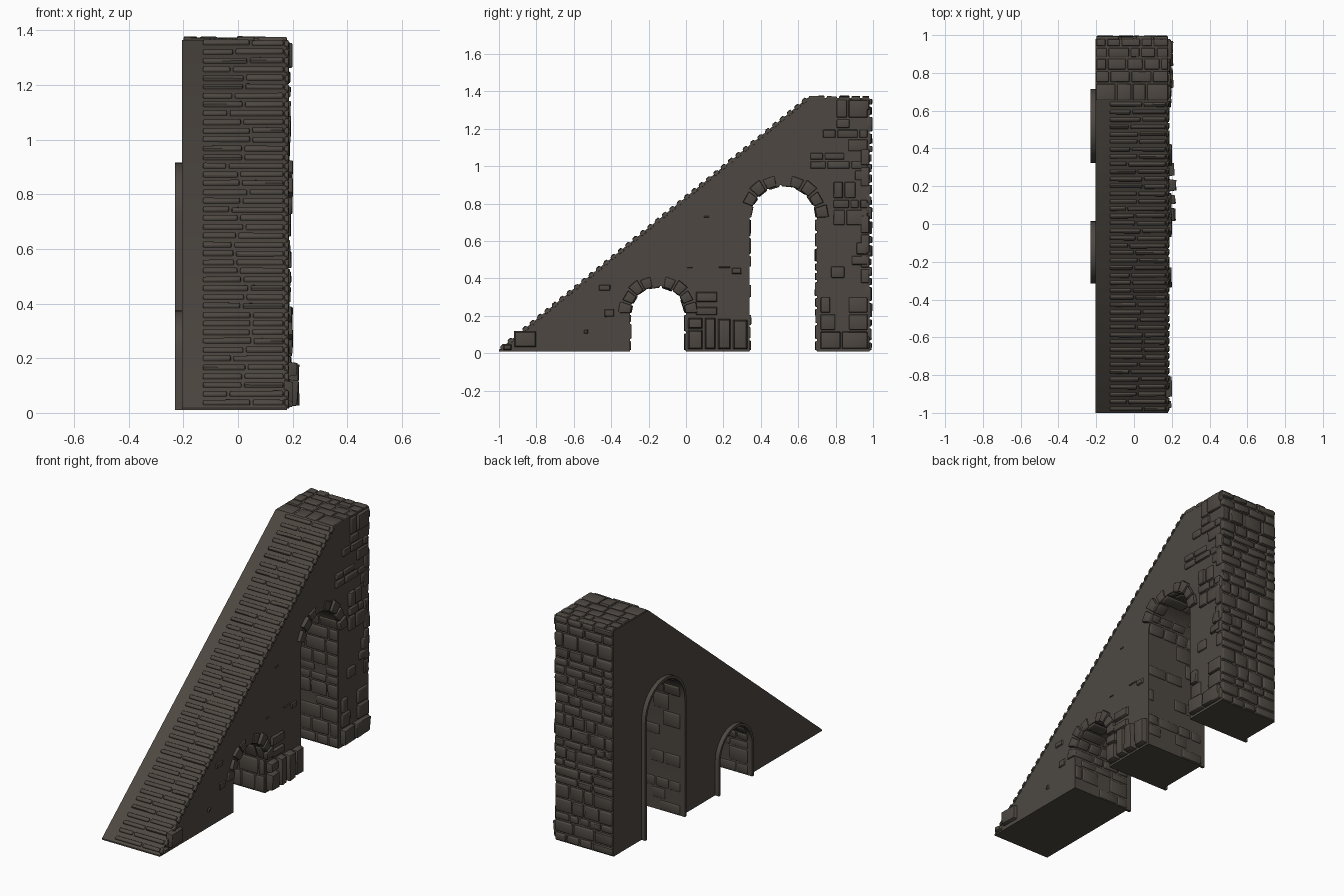
import bpy, bmesh, math, random
from mathutils import Vector

if "Cube" in bpy.data.objects:
    bpy.data.objects.remove(bpy.data.objects["Cube"])

random.seed(4)
XL, XR, ZB = -0.205, 0.18, 0.01
stone_mat = bpy.data.materials.new("dark brown stone")
stone_mat.diffuse_color = (0.075, 0.064, 0.053, 1)
stone_mat.use_nodes = True
stone_mat.node_tree.nodes["Principled BSDF"].inputs["Base Color"].default_value = stone_mat.diffuse_color


def finish(name, bm, bevel=0.0):
    bmesh.ops.recalc_face_normals(bm, faces=bm.faces)
    if bevel:
        bmesh.ops.bevel(bm, geom=bm.edges[:], offset=bevel, segments=2,
                        profile=0.5, affect='EDGES', clamp_overlap=True)
    me = bpy.data.meshes.new(name)
    bm.to_mesh(me)
    bm.free()
    ob = bpy.data.objects.new(name, me)
    bpy.context.collection.objects.link(ob)
    me.materials.append(stone_mat)
    bpy.ops.object.select_all(action='DESELECT')
    ob.select_set(True)
    bpy.context.view_layer.objects.active = ob
    bpy.ops.object.shade_smooth_by_angle(angle=math.radians(40))
    return ob


def block(bm, f, u0, u1, v0, v1, h, inset=0.004, lo=-0.012):
    """One stone: f(u, v, height) maps it on to a wall; the outer face is inset and uneven."""
    ring = ((u0, v0, 1, 1), (u1, v0, -1, 1), (u1, v1, -1, -1), (u0, v1, 1, -1))
    a = [bm.verts.new(f(u, v, lo)) for u, v, _, _ in ring]
    b = [bm.verts.new(f(u + su * inset, v + sv * inset, h * random.uniform(.75, 1.1)))
         for u, v, su, sv in ring]
    bm.faces.new(a)
    bm.faces.new(b[::-1])
    for i in range(4):
        j = (i + 1) % 4
        bm.faces.new((a[i], a[j], b[j], b[i]))


def masonry(bm, f, u0, u1, v0, v1, h, keep=1.0, row=(.05, .1), width=(.07, .15), gap=.003):
    """Rows of random stones over the rectangle u0..u1, v0..v1."""
    v = v0
    while v < v1 - .01:
        w = min(random.uniform(*row), v1 - v)
        if v1 - v - w < .035:
            w = v1 - v
        u = u0
        while u < u1 - .01:
            l = min(random.uniform(*width), u1 - u)
            if u1 - u - l < .04:
                l = u1 - u
            if random.random() < keep:
                block(bm, f, u + gap, u + l - gap, v + gap, v + w - gap,
                      h * random.uniform(.6, 1.1))
            u += l
        v += w


right = lambda u, v, h: Vector((XR + h, u, v))
back = lambda u, v, h: Vector((u, 0.978 + h, v))
top = lambda u, v, h: Vector((u, v, 1.362 + h))

# arches: centre y, radius, springing height
ARCHES = [(-0.15, 0.15, 0.21), (0.52, 0.18, 0.72)]


def arch_line(cy, r, zs, n=16):
    arc = [(cy - r * math.cos(math.pi * i / n), zs + r * math.sin(math.pi * i / n))
           for i in range(n + 1)]
    return [(cy - r, ZB)] + arc + [(cy + r, ZB)]


def extrude_profile(name, pts, x0, x1):
    bm = bmesh.new()
    a = [bm.verts.new((x0, y, z)) for y, z in pts]
    b = [bm.verts.new((x1, y, z)) for y, z in pts]
    bm.faces.new(a)
    bm.faces.new(b[::-1])
    for i in range(len(pts)):
        j = (i + 1) % len(pts)
        bm.faces.new((a[i], a[j], b[j], b[i]))
    return finish(name, bm)


# main ramp wall with two arched openings
S0, S1 = Vector((0, -1.0, 0.018)), Vector((0, 0.65, 1.365))
profile = [(-1.0, ZB)]
for a in ARCHES:
    profile += arch_line(*a)
profile += [(0.98, ZB), (0.98, 1.365), (S1.y, S1.z), (S0.y, S0.z)]
extrude_profile("ramp_wall", profile, XL, XR)

# arch linings standing proud on the left side, inner stones and ring stones
for k, (cy, r, zs) in enumerate(ARCHES):
    n = k + 1
    line = arch_line(cy, r, zs) + arch_line(cy, r + .016, zs)[::-1]
    extrude_profile(f"arch_lining_{n}", line, -0.23, 0.0)

    jamb = zs - ZB
    total = 2 * jamb + math.pi * r

    def inner(u, v, h, cy=cy, r=r, zs=zs, jamb=jamb, total=total):
        if v < jamb:
            return Vector((u, cy - r + h, ZB + v))
        if v > total - jamb:
            return Vector((u, cy + r - h, ZB + total - v))
        t = (v - jamb) / r
        return Vector((u, cy - (r - h) * math.cos(t), zs + (r - h) * math.sin(t)))

    bm = bmesh.new()
    masonry(bm, inner, XL, XR, 0, jamb, .008, .55)
    masonry(bm, inner, XL, XR, jamb, total - jamb, .009, .8, row=(.05, .08))
    masonry(bm, inner, XL, XR, total - jamb, total, .011, .95)
    finish(f"arch_inner_stones_{n}", bm, .004)

    bm = bmesh.new()
    ring = lambda u, v, h: Vector((XR + h, cy - v * math.cos(u), zs + v * math.sin(u)))
    count = 9
    for i in range(count):
        if (i == 0 and k == 1) or i == 4:
            continue
        t = math.pi / count
        thick = .02 if i in (1, 2, 6, 7, 8) else .008
        block(bm, ring, i * t + .03, (i + 1) * t - .03, r - .004,
              r + (.055 if i % 2 else .065), thick, .003)
    finish(f"arch_ring_stones_{n}", bm, .005)

# stones on the back and the top landing
bm = bmesh.new()
masonry(bm, back, XL, XR + .005, ZB, 1.365, .017, row=(.04, .09), width=(.05, .15))
finish("back_stones", bm, .005)
bm = bmesh.new()
masonry(bm, top, XL, XR + .005, 0.65, 0.985, .014, row=(.05, .11), width=(.05, .12))
finish("landing_stones", bm, .004)

# stones on the right side: scattered, then the tall pier
bm = bmesh.new()
SCATTERED = [  # y0, y1, z0, z1, thickness
    (-.92, -.80, .03, .12, .025), (-.98, -.93, .015, .05, .02), (-.47, -.40, .33, .37, .008),
    (-.55, -.52, .10, .13, .01), (-.44, -.38, .19, .24, .008),
    (.05, .17, .27, .33, .018), (.05, .17, .20, .25, .018), (0, .04, .45, .465, .006),
    (.17, .24, .45, .47, .006), (.24, .30, .42, .46, .01), (.09, .13, .72, .74, .005),
    (.01, .09, .13, .19, .035), (.01, .09, .02, .125, .045), (.10, .16, .02, .19, .04),
    (.17, .24, .02, .185, .045), (.25, .33, .02, .18, .04)]
for y0, y1, z0, z1, h in SCATTERED:
    block(bm, right, y0, y1, z0, z1, h, .008)
finish("right_side_stones", bm, .006)

bm = bmesh.new()
masonry(bm, right, .715, .975, .02, .12, .035, .9, row=(.09, .1))
masonry(bm, right, .715, .975, .12, .68, .016, .4, row=(.04, .1), width=(.05, .12))
masonry(bm, right, .785, .975, .68, .92, .018, .75, row=(.04, .1), width=(.05, .1))
masonry(bm, right, .66, .975, .92, 1.2, .014, .6, row=(.03, .08), width=(.06, .13))
masonry(bm, right, .80, .975, 1.2, 1.36, .018, .8, row=(.05, .1), width=(.05, .12))
# quoins on the back corner
masonry(bm, right, .93, .985, .02, 1.36, .014, .6, row=(.06, .12))
finish("tall_pier_stones", bm, .004)

# worn stair treads, each split in two stones
d = (S1 - S0).normalized()
nrm = Vector((0, -d.z, d.y))
slope = lambda u, v, h: S0 + Vector((u, 0, 0)) + d * v + nrm * h
length, steps = (S1 - S0).length, 42
pitch = length / steps
bm = bmesh.new()
for i in range(steps):
    v = (i + .3) * pitch
    split = random.uniform(-.04, .06)
    for u0, u1 in ((-.13, split - .003), (split + .003, .168)):
        s = random.uniform(-.003, .003)
        block(bm, slope, u0, u1, v + s, v + pitch * .55 + s, .011, .004, -.01)
finish("stair_treads", bm, .004)
# stair edge nosings on the right rim
bm = bmesh.new()
for i in range(steps):
    v = (i + .2) * pitch
    block(bm, slope, .168, .188, v, v + pitch * .7, .008, .004, -.012)
finish("stair_edge_stones", bm, .003)
